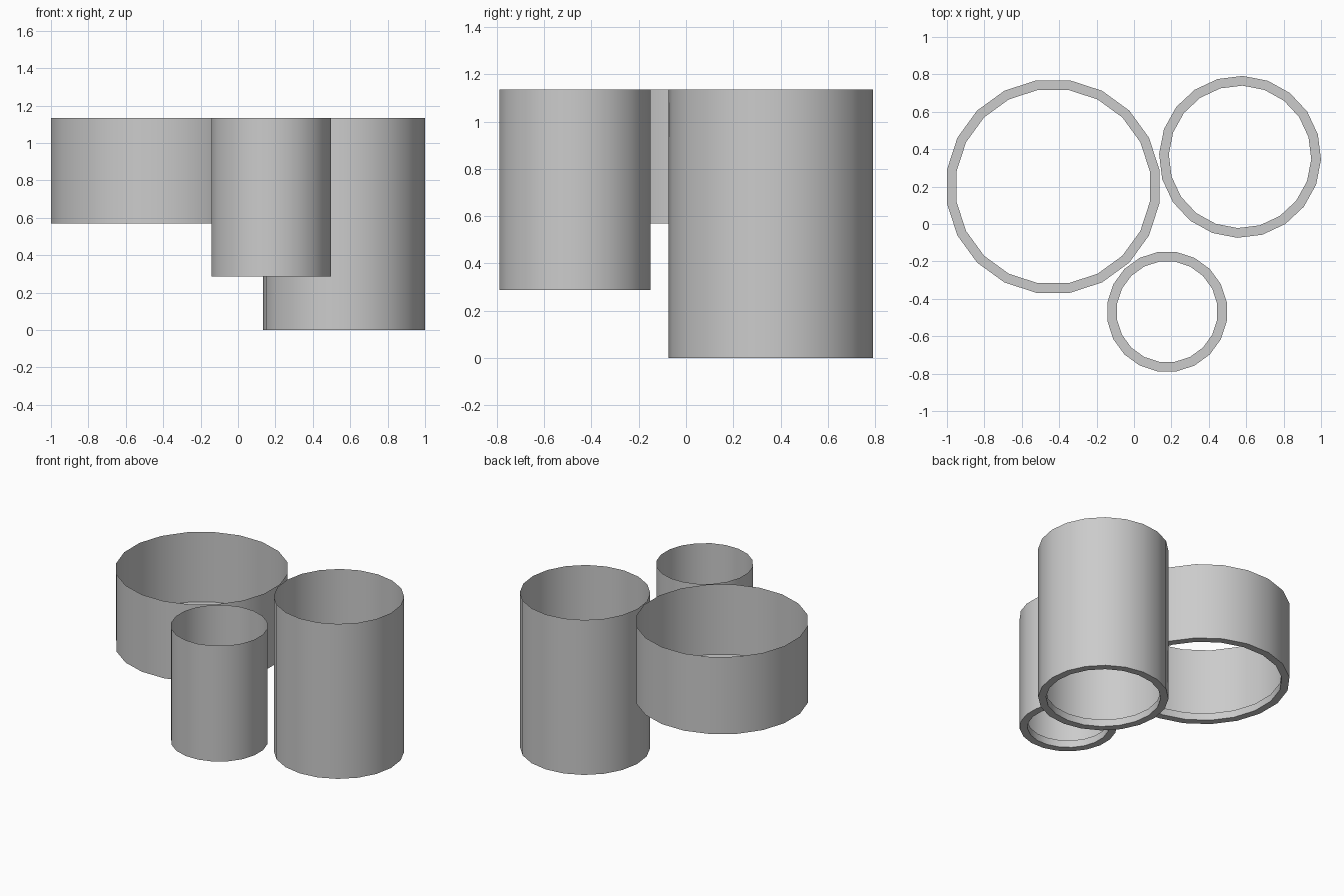
import bpy, bmesh, math

if "Cube" in bpy.data.objects:
    bpy.data.objects.remove(bpy.data.objects["Cube"])

SIDES = 20
TOP = 1.135      # shared upper rim height
LIP = 0.052      # width and height of the inner bottom lip


def add_tube(name, x, y, radius, bottom, start_deg):
    """Open thin-walled drum with a square lip turned inward at its lower end."""
    profile = [(radius, TOP), (radius, bottom), (radius - LIP, bottom),
               (radius - LIP, bottom + LIP), (radius, bottom + LIP)]
    bm = bmesh.new()
    rings = []
    for r, z in profile:
        ring = []
        for i in range(SIDES):
            a = math.radians(start_deg) + 2 * math.pi * i / SIDES
            ring.append(bm.verts.new((r * math.cos(a), r * math.sin(a), z)))
        rings.append(ring)
    for upper, lower in zip(rings, rings[1:]):
        for i in range(SIDES):
            j = (i + 1) % SIDES
            bm.faces.new((upper[i], lower[i], lower[j], upper[j]))
    mesh = bpy.data.meshes.new(name)
    bm.to_mesh(mesh)
    bm.free()
    obj = bpy.data.objects.new(name, mesh)
    obj.location = (x, y, 0)
    bpy.context.collection.objects.link(obj)
    # Smooth round walls, crisp rims
    bpy.ops.object.select_all(action='DESELECT')
    obj.select_set(True)
    bpy.context.view_layer.objects.active = obj
    bpy.ops.object.shade_smooth_by_angle(angle=math.radians(30))
    return obj


# Three drums hanging from one level
add_tube("wide_drum", -0.432, 0.2, 0.575, 0.57, 9)
add_tube("tall_drum", 0.567, 0.359, 0.433, 0.0, -2)
add_tube("narrow_drum", 0.177, -0.469, 0.323, 0.287, 9)
